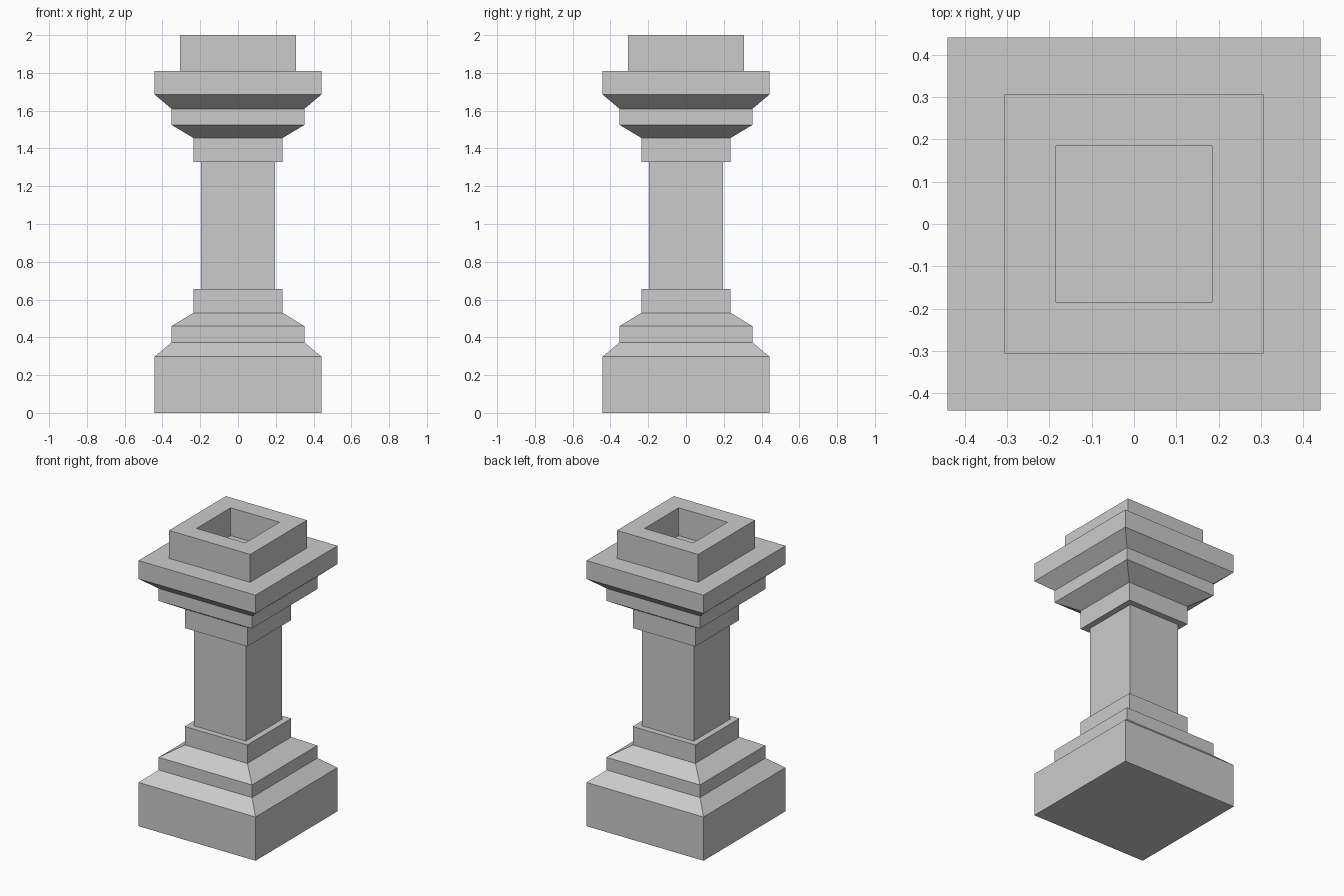
import bpy
import bmesh

cube = bpy.data.objects.get("Cube")
if cube:
    bpy.data.objects.remove(cube, do_unlink=True)

stone = bpy.data.materials.new("grey stone")
stone.use_nodes = True
colour = (0.6, 0.6, 0.6, 1)
stone.diffuse_color = colour
stone.node_tree.nodes["Principled BSDF"].inputs["Base Color"].default_value = colour


def square_stack(name, profile):
    """Skin square rings given as (half width, height), capped at both ends."""
    bm = bmesh.new()
    corners = ((-1, -1), (1, -1), (1, 1), (-1, 1))
    rings = [[bm.verts.new((r * x, r * y, z)) for x, y in corners] for r, z in profile]
    for low, high in zip(rings, rings[1:]):
        for i in range(4):
            j = (i + 1) % 4
            bm.faces.new((low[i], low[j], high[j], high[i]))
    bm.faces.new(rings[0][::-1])
    bm.faces.new(rings[-1])
    bmesh.ops.recalc_face_normals(bm, faces=bm.faces)
    mesh = bpy.data.meshes.new(name)
    bm.to_mesh(mesh)
    bm.free()
    mesh.materials.append(stone)
    obj = bpy.data.objects.new(name, mesh)
    bpy.context.collection.objects.link(obj)
    return obj


WIDE, MIDDLE, NECK, SHAFT = 0.441, 0.352, 0.236, 0.195

# Stepped base, shaft and flared capital, ending in a hollow square collar
square_stack("pillar", [
    (WIDE, 0), (WIDE, 0.298),
    (MIDDLE, 0.373), (MIDDLE, 0.459),
    (NECK, 0.53), (NECK, 0.656),
    (SHAFT, 0.656), (SHAFT, 1.327),
    (NECK, 1.327), (NECK, 1.455),
    (MIDDLE, 1.525), (MIDDLE, 1.61),
    (WIDE, 1.685), (WIDE, 1.81),
    (0.306, 1.81), (0.306, 2.0),
    (0.184, 2.0), (0.184, 1.81),
])
